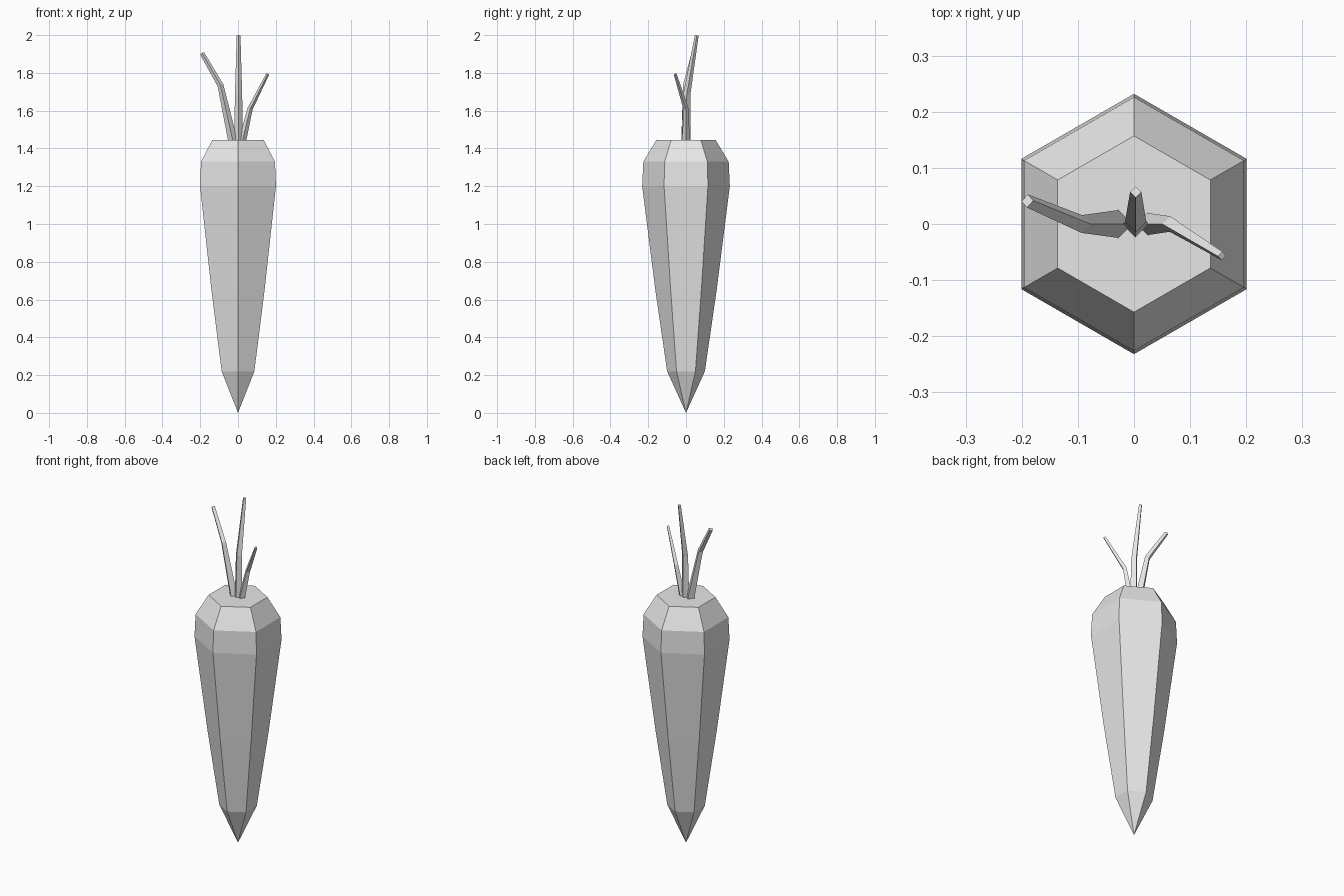
import bpy, bmesh, math
from mathutils import Vector

cube = bpy.data.objects.get("Cube")
if cube:
    bpy.data.objects.remove(cube, do_unlink=True)

grey = bpy.data.materials.new("plain_grey")
grey.use_nodes = True
colour = (0.8, 0.8, 0.8, 1)
grey.diffuse_color = colour
grey.node_tree.nodes["Principled BSDF"].inputs["Base Color"].default_value = colour


def finish(name, bm):
    bmesh.ops.recalc_face_normals(bm, faces=bm.faces)
    mesh = bpy.data.meshes.new(name)
    bm.to_mesh(mesh)
    bm.free()
    mesh.materials.append(grey)
    obj = bpy.data.objects.new(name, mesh)
    bpy.context.collection.objects.link(obj)


def ring(bm, centre, radius, sides, axis=Vector((0, 0, 1))):
    # Polygon with one corner towards -y, tilted so that it faces along axis
    turn = Vector((0, 0, 1)).rotation_difference(axis)
    angles = [math.tau * i / sides - math.pi / 2 for i in range(sides)]
    return [bm.verts.new(Vector(centre) + turn @ Vector((math.cos(a), math.sin(a), 0)) * radius)
            for a in angles]


def bridge(bm, rings):
    for low, high in zip(rings, rings[1:]):
        n = len(low)
        for i in range(n):
            j = (i + 1) % n
            bm.faces.new((low[i], low[j], high[j], high[i]))


# Six-sided tapering root, closed by a pointed tip below and a flat crown
profile = [(0.1, 0.22), (0.163, 0.655), (0.232, 1.2), (0.226, 1.33), (0.157, 1.445)]
bm = bmesh.new()
rings = [ring(bm, (0, 0, z), r, 6) for r, z in profile]
bridge(bm, rings)
bm.faces.new(rings[-1])
tip = bm.verts.new((0, 0, 0))
for i in range(6):
    bm.faces.new((tip, rings[0][(i + 1) % 6], rings[0][i]))
finish("root", bm)


# Four-sided bent stalks growing from the crown
def stalk(name, points, radii):
    pts = [Vector(p) for p in points]
    first, last = (pts[1] - pts[0]).normalized(), (pts[2] - pts[1]).normalized()
    axes = [first, (first + last).normalized(), last]
    bm = bmesh.new()
    rings = [ring(bm, p, r, 4, a) for p, r, a in zip(pts, radii, axes)]
    bridge(bm, rings)
    bm.faces.new(rings[0])
    bm.faces.new(rings[-1])
    finish(name, bm)


stalk("middle_stalk", [(0.003, 0, 1.435), (0.003, 0.004, 1.685), (0.003, 0.057, 1.998)],
      (0.024, 0.019, 0.01))
stalk("right_stalk", [(-0.026, 0, 1.435), (-0.093, 0, 1.735), (-0.19, 0.041, 1.903)],
      (0.025, 0.016, 0.012))
stalk("left_stalk", [(0.022, 0, 1.435), (0.064, 0, 1.61), (0.157, -0.057, 1.793)],
      (0.02, 0.014, 0.008))
